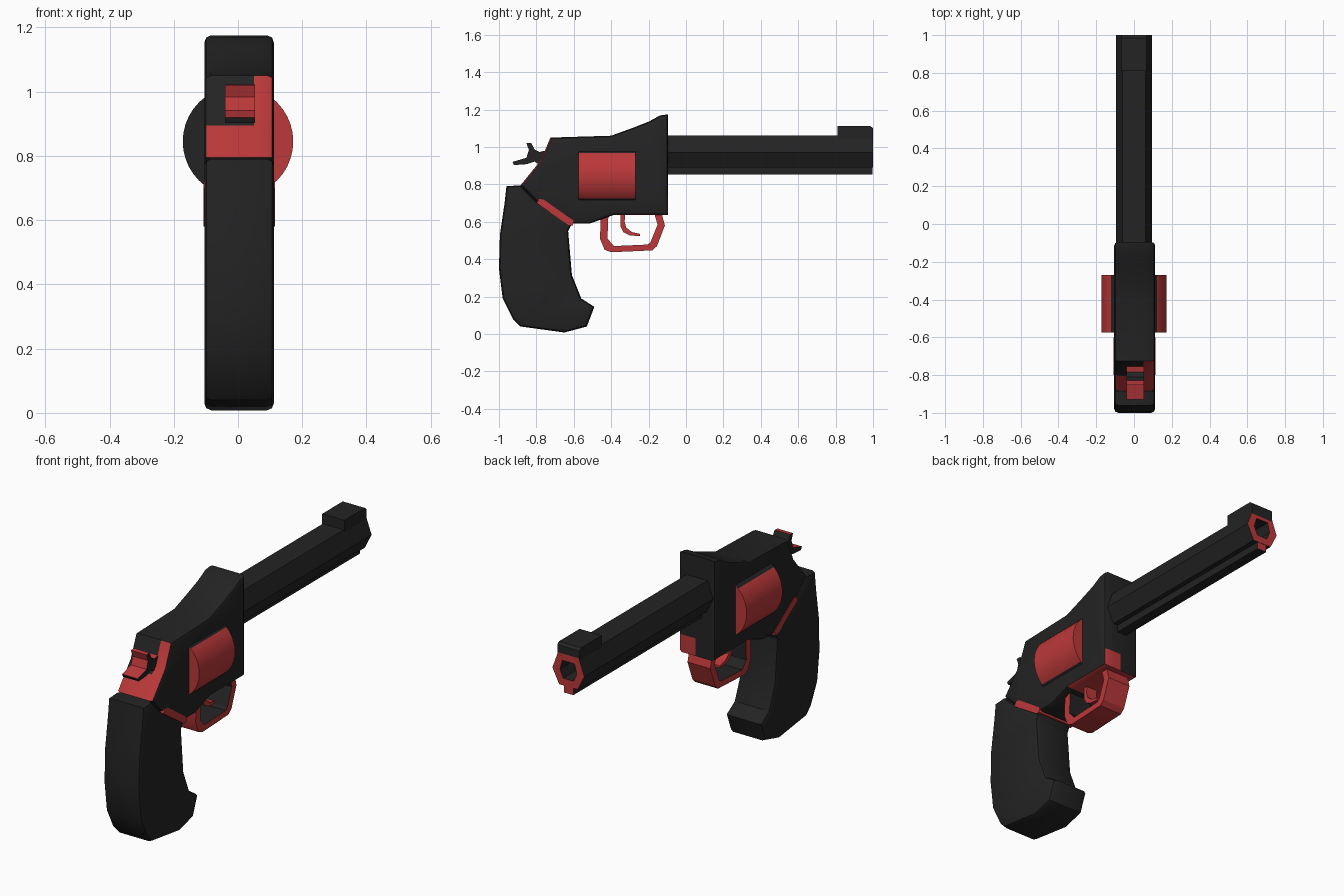
import bpy, bmesh, math
from mathutils import Vector, Matrix

if "Cube" in bpy.data.objects:
    bpy.data.objects.remove(bpy.data.objects["Cube"])


def material(name, col):
    m = bpy.data.materials.new(name)
    m.diffuse_color = (*col, 1)
    m.use_nodes = True
    m.node_tree.nodes["Principled BSDF"].inputs["Base Color"].default_value = m.diffuse_color
    return m


MATS = [material("charcoal", (0.017, 0.017, 0.017)), material("red", (0.50, 0.04, 0.042))]


def finish(name, bm, rule):
    """Colour faces by rule(centre, normal) -> 0 charcoal / 1 red and make the object."""
    bm.normal_update()
    for f in bm.faces:
        f.material_index = int(rule(f.calc_center_median(), f.normal))
    me = bpy.data.meshes.new(name)
    bm.to_mesh(me)
    bm.free()
    for m in MATS:
        me.materials.append(m)
    ob = bpy.data.objects.new(name, me)
    bpy.context.collection.objects.link(ob)
    bpy.ops.object.select_all(action='DESELECT')
    ob.select_set(True)
    bpy.context.view_layer.objects.active = ob
    bpy.ops.object.shade_smooth_by_angle(angle=math.radians(25))
    return ob


def prism(name, profile, x0, x1, rule, bevel=0.0, cuts=()):
    """Extrude a (y, z) profile across x, round its rims, cut it along planes for colouring."""
    bm = bmesh.new()
    f = bm.faces.new([bm.verts.new((x0, y, z)) for y, z in profile])
    ext = bmesh.ops.extrude_face_region(bm, geom=[f])
    bmesh.ops.translate(bm, vec=(x1 - x0, 0, 0),
                        verts=[v for v in ext['geom'] if isinstance(v, bmesh.types.BMVert)])
    bmesh.ops.recalc_face_normals(bm, faces=bm.faces[:])
    if bevel:
        rim = [e for e in bm.edges if any(abs(g.normal.x) > 0.9 for g in e.link_faces)]
        bmesh.ops.bevel(bm, geom=rim, offset=bevel, segments=2, profile=0.5, affect='EDGES')
    bmesh.ops.triangulate(bm, faces=[g for g in bm.faces if len(g.verts) > 4])
    for co, no in cuts:
        bmesh.ops.bisect_plane(bm, geom=bm.verts[:] + bm.edges[:] + bm.faces[:],
                               plane_co=co, plane_no=no)
    return finish(name, bm, rule)


dark = lambda c, n: 0
red = lambda c, n: 1
L, R = -0.105, 0.112


# Frame: red rear slope, underside and lower front corner
def frame_rule(c, n):
    if abs(n.x) > 0.9:
        return 0
    if c.y < -0.72 and n.y < -0.3 and n.z > -0.3:
        return c.z < 0.895 or c.x > 0.05
    if c.y > -0.12 and n.y > 0.5:
        return c.z < 0.73 and c.x > 0.01
    return n.z < -0.6 and c.y > -0.4


prism("frame", [(-0.095, 0.635), (-0.095, 1.175), (-0.14, 1.168), (-0.20, 1.135), (-0.29, 1.10),
                (-0.40, 1.06), (-0.725, 1.05), (-0.775, 0.93), (-0.885, 0.795), (-0.79, 0.70),
                (-0.61, 0.59), (-0.515, 0.59), (-0.39, 0.635)],
      L, R, frame_rule, 0.02,
      [((0.05, 0, 0), (1, 0, 0)), ((0.01, 0, 0), (1, 0, 0)),
       ((0, 0, 0.895), (0, 0, 1)), ((0, 0, 0.73), (0, 0, 1))])

# Grip
prism("grip", [(-0.96, 0.79), (-0.885, 0.795), (-0.79, 0.70), (-0.61, 0.59), (-0.63, 0.55),
               (-0.61, 0.315), (-0.56, 0.19), (-0.49, 0.145), (-0.53, 0.04), (-0.65, 0.008),
               (-0.885, 0.04), (-0.925, 0.08), (-0.98, 0.19), (-1.0, 0.35), (-0.995, 0.53),
               (-0.97, 0.70)], L, R, dark, 0.022)

# Red band between frame and grip
prism("grip_band", [(-0.80, 0.70), (-0.785, 0.722), (-0.76, 0.718), (-0.60, 0.605),
                    (-0.605, 0.58), (-0.625, 0.58)], L - 0.003, R + 0.003, red)

# Barrel: six-sided with recessed bore and red muzzle
bm = bmesh.new()
hexa = [(0.095, 0.97), (0.062, 1.06), (-0.062, 1.06), (-0.095, 0.97), (-0.055, 0.89), (0.055, 0.89)]
f = bm.faces.new([bm.verts.new((x, -0.12, z)) for x, z in hexa])
ext = bmesh.ops.extrude_face_region(bm, geom=[f])
bmesh.ops.translate(bm, vec=(0, 1.12, 0),
                    verts=[v for v in ext['geom'] if isinstance(v, bmesh.types.BMVert)])
bmesh.ops.recalc_face_normals(bm, faces=bm.faces[:])
front = next(g for g in bm.faces if g.normal.y > 0.9)
bmesh.ops.inset_individual(bm, faces=[front], thickness=0.045)
bore = bmesh.ops.extrude_discrete_faces(bm, faces=[front])['faces'][0]
bmesh.ops.translate(bm, vec=(0, -0.15, 0), verts=bore.verts[:])
finish("barrel", bm, lambda c, n: n.y > 0.9 and c.y > 0.95)

# Rib under the barrel and front sight
prism("barrel_rib", [(-0.12, 0.852), (-0.12, 0.91), (0.998, 0.91), (0.998, 0.852)],
      -0.028, 0.028, lambda c, n: n.y > 0.9)
prism("front_sight", [(0.81, 1.04), (0.81, 1.112), (0.985, 1.112), (1.0, 1.10), (1.0, 1.04)],
      -0.066, 0.066, dark)

# Cylinder bulging from both sides of the frame
bm = bmesh.new()
bmesh.ops.create_cone(bm, cap_ends=True, segments=40, radius1=0.172, radius2=0.172, depth=0.305,
                      matrix=Matrix.Translation((0, -0.4225, 0.845)) @ Matrix.Rotation(math.pi / 2, 4, 'X'))
bmesh.ops.bisect_plane(bm, geom=bm.verts[:] + bm.edges[:] + bm.faces[:],
                       plane_co=(0, 0, 0), plane_no=(1, 0, 0))


def cylinder_rule(c, n):
    if n.y < -0.9:
        return c.x > 0
    return abs(c.z - 0.845) < 0.115


finish("cylinder", bm, cylinder_rule)

# Trigger guard: red outside, charcoal inside
mid = Vector((0, -0.29, 0.55))
prism("trigger_guard", [(-0.455, 0.635), (-0.46, 0.51), (-0.435, 0.45), (-0.40, 0.437),
                        (-0.18, 0.447), (-0.155, 0.47), (-0.113, 0.58), (-0.13, 0.645),
                        (-0.17, 0.645), (-0.152, 0.585), (-0.19, 0.49), (-0.205, 0.478),
                        (-0.385, 0.47), (-0.42, 0.51), (-0.415, 0.635)],
      -0.065, 0.07, lambda c, n: abs(n.x) > 0.5 or n.dot(Vector((0, c.y, c.z)) - mid) > 0)

# Trigger
prism("trigger", [(-0.35, 0.65), (-0.35, 0.575), (-0.335, 0.545), (-0.30, 0.527), (-0.245, 0.523),
                  (-0.245, 0.535), (-0.29, 0.545), (-0.32, 0.57), (-0.328, 0.60), (-0.325, 0.65)],
      -0.03, 0.035, red)

# Hammer: red rear face above a charcoal spur
prism("hammer", [(-0.928, 0.92), (-0.853, 0.942), (-0.84, 0.984), (-0.853, 1.02), (-0.828, 1.022),
                 (-0.81, 0.986), (-0.784, 0.973), (-0.71, 0.99), (-0.71, 0.88), (-0.77, 0.895),
                 (-0.81, 0.922), (-0.85, 0.908), (-0.92, 0.903)],
      -0.04, 0.053, lambda c, n: abs(n.x) < 0.5 and n.y < 0.3 and c.z > 0.925 and n.z > -0.6)
